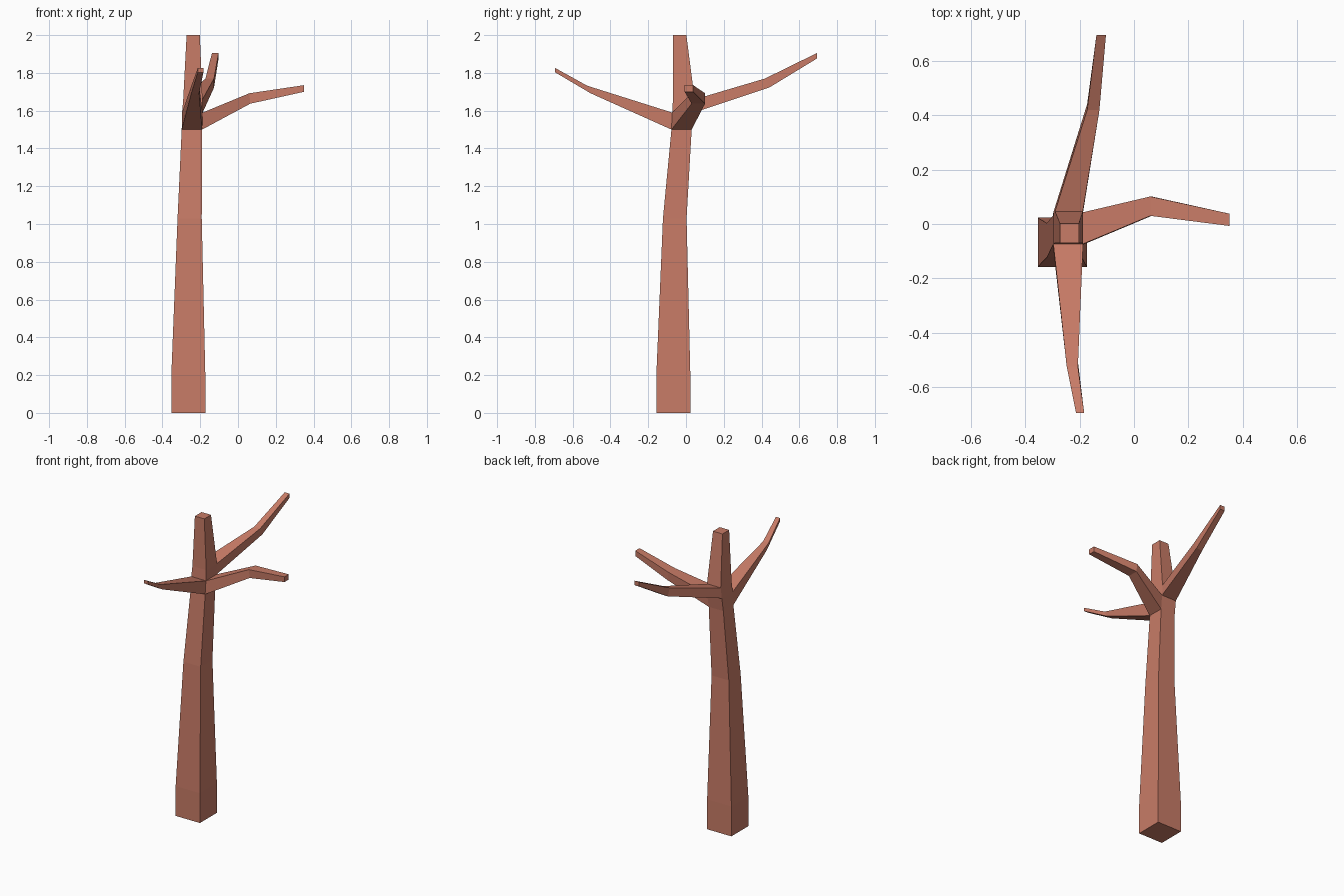
import bpy, bmesh
from mathutils import Vector

if "Cube" in bpy.data.objects:
    bpy.data.objects.remove(bpy.data.objects["Cube"])

bm = bmesh.new()

# Trunk: square rings (x0, x1, y0, y1, z)
rings = [(-.353, -.173, -.157, .023, 0), (-.353, -.173, -.157, .023, .2),
         (-.32, -.192, -.122, .003, 1.03), (-.298, -.19, -.077, .03, 1.5),
         (-.296, -.187, -.073, .043, 1.59), (-.29, -.188, -.069, .046, 1.66),
         (-.272, -.202, -.069, .002, 2)]
loops = [[bm.verts.new(p) for p in ((a, c, z), (b, c, z), (b, d, z), (a, d, z))]
         for a, b, c, d, z in rings]
sides = {}
for i, (lo, hi) in enumerate(zip(loops, loops[1:])):
    for k in range(4):
        n = (k + 1) % 4
        sides[i, k] = bm.faces.new((lo[k], lo[n], hi[n], hi[k]))
bm.faces.new(loops[0][::-1])
bm.faces.new(loops[-1])


# Extrude a trunk face through sections (u0, u1, z0, z1, reach bottom, reach top)
def branch(face, u_axis, sections):
    for u0, u1, z0, z1, r0, r1 in sections:
        face = bmesh.ops.extrude_discrete_faces(bm, faces=[face])["faces"][0]
        vs = list(face.verts)
        # lower and upper vertex pairs, each split by side
        vs.sort(key=lambda v: v.co.z)
        for pair, z, r in ((vs[:2], z0, r0), (vs[2:], z1, r1)):
            pair.sort(key=lambda v: v.co[u_axis])
            for v, u in zip(pair, (u0, u1)):
                v.co = Vector((u, r, z)) if u_axis == 0 else Vector((r, u, z))


# Front, right and back branches
branch(sides[3, 0], 0, [(-.247, -.206, 1.692, 1.732, -.505, -.523),
                        (-.213, -.183, 1.803, 1.826, -.693, -.693)])
branch(sides[3, 1], 1, [(.03, .101, 1.637, 1.692, .065, .06),
                        (-.007, .038, 1.70, 1.735, .35, .35)])
branch(sides[4, 2], 0, [(-.172, -.127, 1.722, 1.77, .44, .418),
                        (-.138, -.103, 1.876, 1.905, .693, .693)])

bmesh.ops.recalc_face_normals(bm, faces=bm.faces)
mesh = bpy.data.meshes.new("bare_tree")
bm.to_mesh(mesh)
bm.free()
tree = bpy.data.objects.new("bare_tree", mesh)
bpy.context.collection.objects.link(tree)

# Reddish bark
bark = bpy.data.materials.new("bark")
bark.diffuse_color = (.58, .2, .135, 1)
bark.use_nodes = True
bark.node_tree.nodes["Principled BSDF"].inputs["Base Color"].default_value = bark.diffuse_color
mesh.materials.append(bark)
